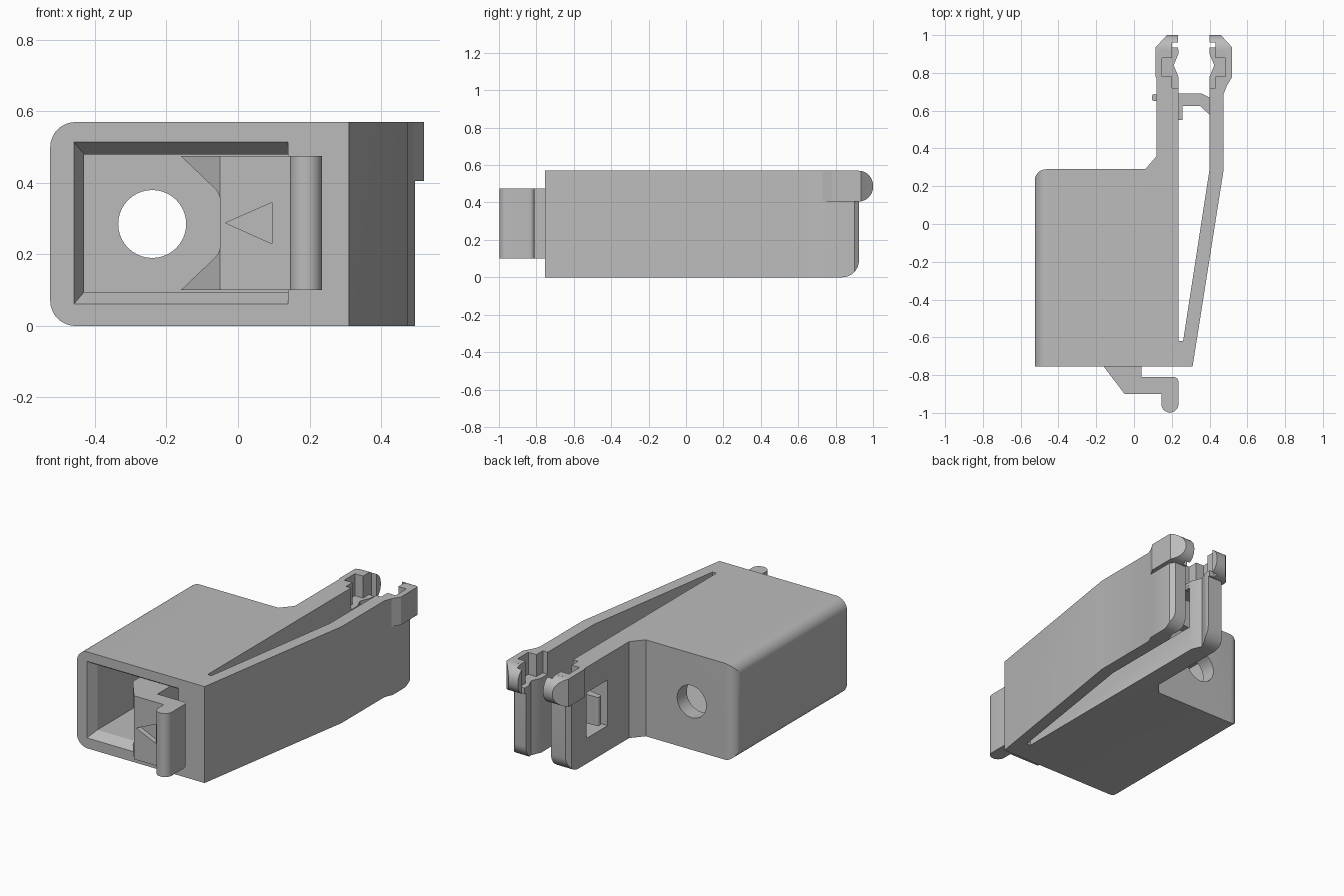
import bpy, math
from mathutils import Vector

if "Cube" in bpy.data.objects:
    bpy.data.objects.remove(bpy.data.objects["Cube"])

grey = bpy.data.materials.new("plain grey")
grey.use_nodes = True
grey.diffuse_color = (0.5, 0.5, 0.5, 1)
grey.node_tree.nodes["Principled BSDF"].inputs["Base Color"].default_value = (0.5, 0.5, 0.5, 1)

H = 0.57    # overall height
MID = 0.317  # centre line of the clamp jaws


def fillet(points, steps=8):
    """Round every corner given as (u, v, radius); leave (u, v) sharp."""
    out = []
    for i, p in enumerate(points):
        c = Vector(p[:2])
        if len(p) == 2:
            out.append(c)
            continue
        a = (Vector(points[i - 1][:2]) - c).normalized()
        b = (Vector(points[(i + 1) % len(points)][:2]) - c).normalized()
        half = a.angle(b) / 2
        centre = c + (a + b).normalized() * p[2] / math.sin(half)
        start = c + a * p[2] / math.tan(half) - centre
        end = c + b * p[2] / math.tan(half) - centre
        turn = start.angle_signed(end)
        for k in range(steps + 1):
            ang = -turn * k / steps
            out.append(centre + Vector((start.x * math.cos(ang) - start.y * math.sin(ang),
                                        start.x * math.sin(ang) + start.y * math.cos(ang))))
    return out


def loft(name, first, last, axis, lo, hi):
    """Solid between two matching outlines at lo and hi along an axis."""
    def place(p, h):
        return {"x": (h, p[0], p[1]), "y": (p[0], h, p[1]), "z": (p[0], p[1], h)}[axis]
    n = len(first)
    verts = [place(p, lo) for p in first] + [place(p, hi) for p in last]
    faces = [list(range(n)), list(range(n, 2 * n))]
    faces += [[i, (i + 1) % n, n + (i + 1) % n, n + i] for i in range(n)]
    mesh = bpy.data.meshes.new(name)
    mesh.from_pydata(verts, [], faces)
    obj = bpy.data.objects.new(name, mesh)
    bpy.context.collection.objects.link(obj)
    mesh.materials.append(grey)
    bpy.context.view_layer.objects.active = obj
    bpy.ops.object.select_all(action="DESELECT")
    obj.select_set(True)
    bpy.ops.object.mode_set(mode="EDIT")
    bpy.ops.mesh.select_all(action="SELECT")
    bpy.ops.mesh.normals_make_consistent(inside=False)
    bpy.ops.object.mode_set(mode="OBJECT")
    return obj


def prism(name, points, axis, lo, hi):
    outline = fillet(points)
    return loft(name, outline, outline, axis, lo, hi)


def rect(a, b, c, d):
    return [(a, c), (b, c), (b, d), (a, d)]


def combine(obj, tool, operation="DIFFERENCE"):
    """Apply a boolean and discard its tool."""
    mod = obj.modifiers.new("cut", "BOOLEAN")
    mod.operation, mod.object, mod.solver = operation, tool, "EXACT"
    bpy.context.view_layer.update()
    deps = bpy.context.evaluated_depsgraph_get()
    mesh = bpy.data.meshes.new_from_object(obj.evaluated_get(deps))
    obj.modifiers.clear()
    obj.data = mesh
    bpy.data.objects.remove(tool)


def flip(points):
    return [(2 * MID - p[0],) + tuple(p[1:]) for p in points]


# Housing with fixed arm and sprung clamp arm
body = prism("housing", [
    (-0.525, -0.755), (0.31, -0.755), (0.475, 0.29), (0.475, 0.69), (0.495, 0.74),
    (0.495, 0.9), (0.475, 0.925), (0.40, 0.925), (0.40, 0.9), (0.425, 0.84), (0.40, 0.78),
    (0.40, 0.29), (0.26, -0.62), (0.235, -0.62), (0.235, 0.78), (0.21, 0.84), (0.235, 0.9),
    (0.235, 0.925), (0.14, 0.925), (0.12, 0.9), (0.12, 0.36), (0.06, 0.29),
    (-0.525, 0.29, 0.06)], "z", 0, H)
combine(body, prism("round_sides", [(-0.525, 0, 0.07), (1, 0), (1, H), (-0.525, H, 0.07)],
                    "y", -2, 2), "INTERSECT")
combine(body, prism("round_end", [(-2, 0), (0.925, 0, 0.09), (0.925, H), (-2, H)],
                    "x", -2, 2), "INTERSECT")

# Front cavity with flared mouth, and rear hole
combine(body, prism("cavity", rect(-0.43, 0.14, 0.095, 0.48), "y", -0.9, 0.2))
combine(body, loft("mouth", rect(-0.46, 0.14, 0.06, 0.515),
                   rect(-0.43, 0.14, 0.095, 0.48), "y", -0.757, -0.70))
hole = [(-0.24 + 0.095 * math.cos(t * math.pi / 20), 0.285 + 0.095 * math.sin(t * math.pi / 20))
        for t in range(40)]
combine(body, prism("rear_hole", hole, "y", 0.1, 0.4))

# Window in the fixed arm
combine(body, prism("window", rect(0.56, 0.76, 0.15, 0.42), "x", 0.05, 0.3))

# Upper jaw tips, rounded at the end
tip = [(0.40, 0.72), (0.485, 0.72), (0.52, 0.78), (0.52, 0.935), (0.46, 1), (0.40, 1),
       (0.40, 0.9), (0.425, 0.84), (0.40, 0.78)]
round_tip = [(0, 0.405), (1, 0.405, 0.078), (1, H, 0.078), (0, H)]
jaws = []
for name, outline in (("clamp_jaw_tip", tip), ("fixed_jaw_tip", flip(tip))):
    jaw = prism(name, outline, "z", 0.405, H)
    combine(jaw, prism("round_tip", round_tip, "x", -1, 1), "INTERSECT")
    jaws.append(jaw)

# Stepped pockets opened from above in both jaws
for jaw, side in zip(jaws, (lambda p: p, flip)):
    for pocket in (rect(0.36, 0.432, 0.72, 0.96), rect(0.36, 0.485, 0.78, 0.88)):
        for part in (jaw, body):
            combine(part, prism("pocket", side(pocket), "z", 0.44, 0.7))
    combine(jaw, prism("slot", side(rect(0.36, 0.432, 0.935, 0.96)), "z", 0.3, 0.7))

# Catch bar reaching through the window
catch = prism("catch_bar", [
    (0.42, 0.56), (0.42, 0.67), (0.40, 0.67), (0.355, 0.692), (0.24, 0.692), (0.12, 0.685),
    (0.095, 0.69, 0.012), (0.095, 0.65, 0.012), (0.12, 0.65), (0.235, 0.625),
    (0.235, 0.55), (0.258, 0.55), (0.258, 0.625), (0.35, 0.625)], "z", 0.2, 0.37)

# Front latch with rounded finger grip
latch = prism("front_latch", [
    (-0.16, -0.755), (-0.05, -0.9), (0.145, -0.9), (0.145, -0.998, 0.044), (0.235, -0.998, 0.044),
    (0.235, -0.81, 0.025), (0.04, -0.81), (0.04, -0.5), (-0.16, -0.5)], "z", 0.1, 0.475)
combine(latch, prism("latch_notch", [
    (-0.4, 0.1), (-0.16, 0.1), (-0.05, 0.205, 0.05), (-0.05, 0.37, 0.05),
    (-0.16, 0.475), (-0.4, 0.475)], "y", -1.1, -0.3))
combine(latch, prism("arrow_recess", [(-0.035, 0.288), (0.095, 0.23), (0.095, 0.345)],
                     "y", -1, -0.87))

# Smooth rounded surfaces, keep crisp edges
bpy.ops.object.select_all(action="DESELECT")
for obj in [body, catch, latch] + jaws:
    obj.select_set(True)
bpy.context.view_layer.objects.active = body
bpy.ops.object.shade_smooth_by_angle(angle=math.radians(25))
